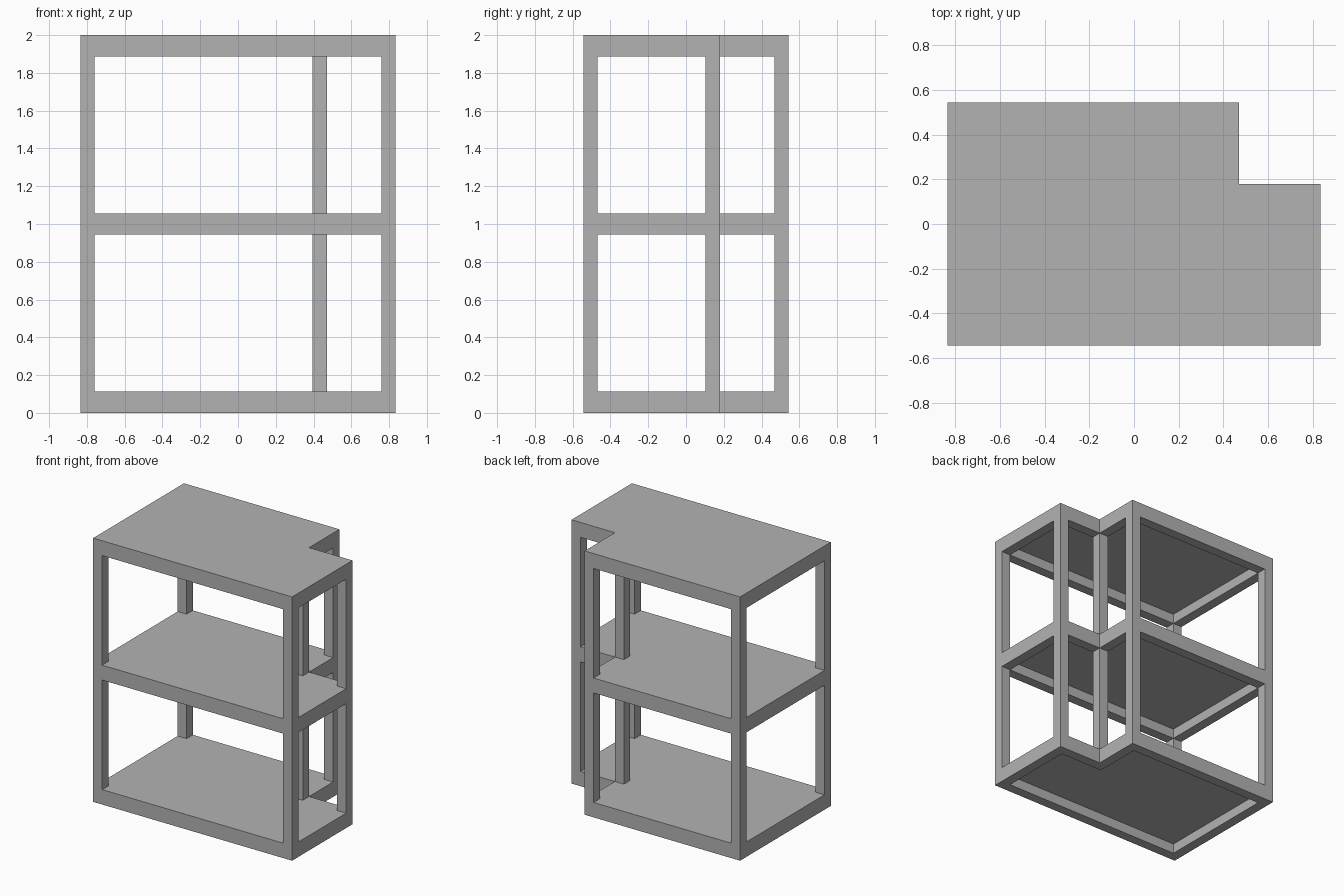
import bpy
import bmesh
from mathutils import Vector

cube = bpy.data.objects.get("Cube")
if cube:
    bpy.data.objects.remove(cube, do_unlink=True)

# Main dimensions
X, Y = 0.834, 0.5435          # half width and half depth
NX, NY = 0.47, 0.18           # inner corner of the notch
BEAM_W, BEAM_H, SLAB_T = 0.0755, 0.113, 0.038
LEVELS = {"bottom": 0.0, "middle": 0.9435, "top": 2 - BEAM_H}

concrete = bpy.data.materials.new("concrete grey")
concrete.use_nodes = True
concrete.diffuse_color = (0.45, 0.45, 0.45, 1)
concrete.node_tree.nodes["Principled BSDF"].inputs["Base Color"].default_value = (0.45, 0.45, 0.45, 1)


def finish(name, bm):
    bmesh.ops.recalc_face_normals(bm, faces=bm.faces)
    mesh = bpy.data.meshes.new(name)
    bm.to_mesh(mesh)
    bm.free()
    mesh.materials.append(concrete)
    obj = bpy.data.objects.new(name, mesh)
    bpy.context.scene.collection.objects.link(obj)
    return obj


def plan(inset):
    """L-shaped outline, moved inwards by the inset."""
    x, y, nx, ny = (v - inset for v in (X, Y, NX, NY))
    return [(-x, -y), (x, -y), (x, ny), (nx, ny), (nx, y), (-x, y)]


def deck(name, z):
    """Floor slab with edge beams hanging below it."""
    bm = bmesh.new()
    loops = [(0, BEAM_H), (0, 0), (BEAM_W, 0), (BEAM_W, BEAM_H - SLAB_T)]
    rings = [[bm.verts.new((px, py, z + h)) for px, py in plan(inset)] for inset, h in loops]
    bm.faces.new(rings[0])
    bm.faces.new(rings[-1])
    for a, b in zip(rings, rings[1:]):
        for i in range(len(a)):
            j = (i + 1) % len(a)
            bm.faces.new((a[i], a[j], b[j], b[i]))
    finish(name, bm)


def post(name, corner, inner, z0, z1):
    """Square post between two decks, flush with the outline corner."""
    bm = bmesh.new()
    bmesh.ops.create_cube(bm, size=1)
    size = Vector((BEAM_W, BEAM_W, z1 - z0))
    centre = Vector(((corner[0] + inner[0]) / 2, (corner[1] + inner[1]) / 2, (z0 + z1) / 2))
    for v in bm.verts:
        v.co = v.co * size + centre
    finish(name, bm)


# Three decks
for label, z in LEVELS.items():
    deck(label + "_deck", z)

# Six posts on each storey
corners = ["front_right", "front_left", "side_left", "notch", "back_left", "back_right"]
heights = list(LEVELS.values())
for storey, lo, hi in zip(("lower", "upper"), heights, heights[1:]):
    for label, outer, inner in zip(corners, plan(0), plan(BEAM_W)):
        post(f"{storey}_{label}_post", outer, inner, lo + BEAM_H, hi)
